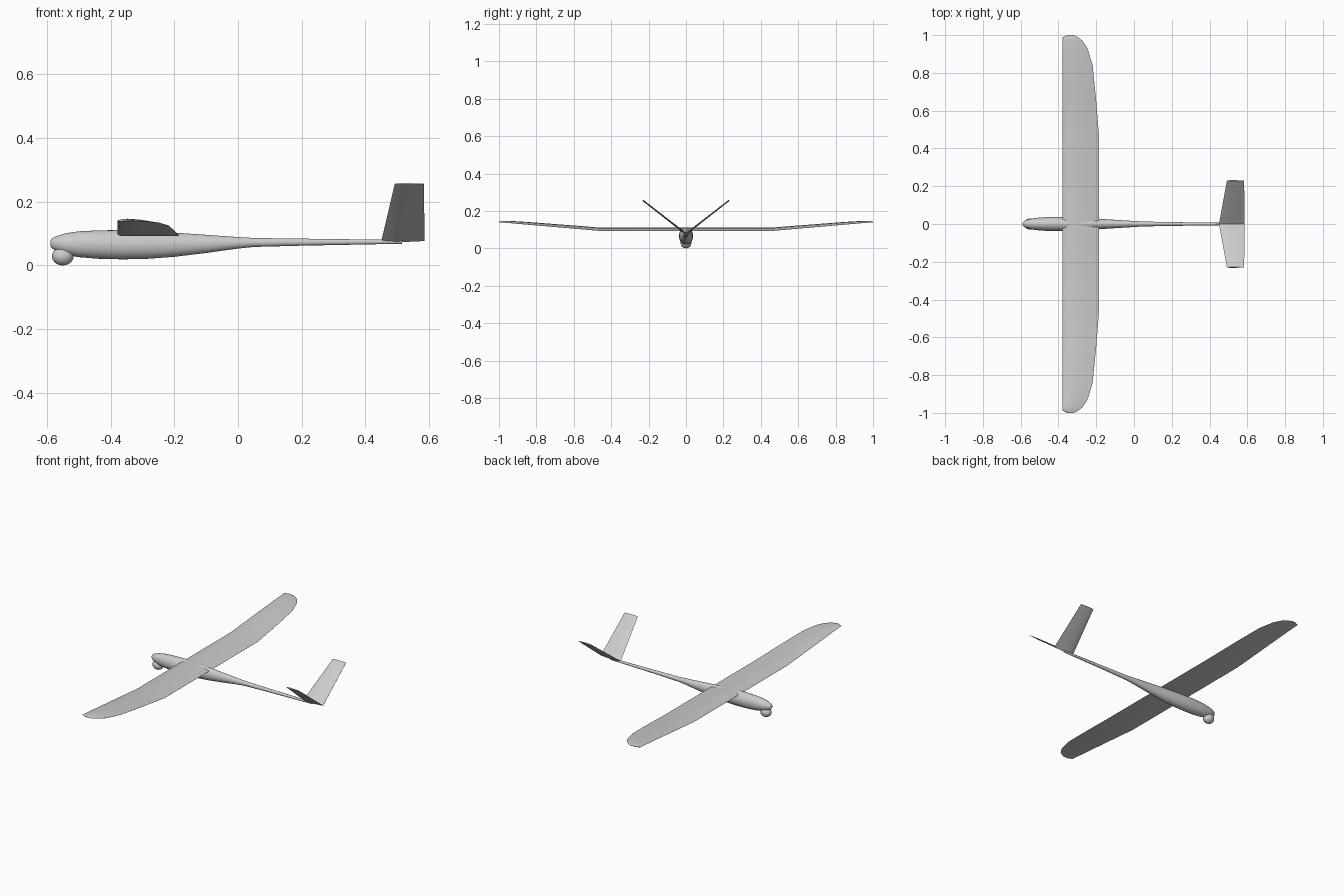
import bpy, bmesh, math
from mathutils import Vector

cube = bpy.data.objects.get("Cube")
if cube:
    bpy.data.objects.remove(cube, do_unlink=True)

grey = bpy.data.materials.new("light grey")
grey.use_nodes = True
colour = (0.6, 0.6, 0.6, 1)
grey.diffuse_color = colour
grey.node_tree.nodes["Principled BSDF"].inputs["Base Color"].default_value = colour


def finish(obj, angle):
    obj.data.materials.append(grey)
    bpy.ops.object.select_all(action="DESELECT")
    obj.select_set(True)
    bpy.context.view_layer.objects.active = obj
    bpy.ops.object.shade_smooth_by_angle(angle=math.radians(angle))


def loft(name, rings, angle=35):
    """Skin a list of equal-length closed rings and cap both ends."""
    bm = bmesh.new()
    loops = [[bm.verts.new(p) for p in ring] for ring in rings]
    n = len(loops[0])
    for a, b in zip(loops, loops[1:]):
        for i in range(n):
            j = (i + 1) % n
            bm.faces.new((a[i], a[j], b[j], b[i]))
    bm.faces.new(loops[0])
    bm.faces.new(loops[-1])
    bmesh.ops.recalc_face_normals(bm, faces=bm.faces)
    mesh = bpy.data.meshes.new(name)
    bm.to_mesh(mesh)
    bm.free()
    obj = bpy.data.objects.new(name, mesh)
    bpy.context.collection.objects.link(obj)
    finish(obj, angle)
    return obj


# Fuselage: x, top z, bottom z, half width
stations = [
    (-.589, .079, .062, .008), (-.583, .086, .053, .015), (-.565, .094, .043, .023),
    (-.54, .101, .034, .029), (-.5, .107, .026, .034), (-.44, .11, .021, .038),
    (-.36, .111, .019, .038), (-.28, .109, .021, .035), (-.2, .103, .027, .029),
    (-.1, .096, .039, .022), (0, .089, .053, .016), (.05, .086, .058, .013),
    (.2, .084, .062, .01), (.515, .08, .068, .006),
]


def oval(x, top, bottom, half, sides=28):
    mid, rise = (top + bottom) / 2, (top - bottom) / 2
    turns = [math.tau * i / sides for i in range(sides)]
    return [Vector((x, half * math.cos(t), mid + rise * math.sin(t))) for t in turns]


loft("fuselage", [oval(*s) for s in stations], 50)

# Nose camera ball
bpy.ops.mesh.primitive_uv_sphere_add(segments=24, ring_count=14, location=(-.55, 0, .029))
ball = bpy.context.object
ball.name = "nose_ball"
ball.scale = (.034, .029, .029)
finish(ball, 60)

# Wing: flat-bottomed section, outer panels raised, rounded tips
airfoil = [(0, .2), (.03, .5), (.12, .82), (.3, 1), (.55, .8), (.8, .38),
           (1, .03), (1, 0), (.5, 0), (.04, 0)]
BREAK, LEAD = .46, -.378
# span, leading x, trailing x
half_wing = [(BREAK, LEAD, -.185), (.65, LEAD, -.2), (.84, LEAD, -.219),
             (.93, LEAD, -.246), (.97, LEAD, -.273), (.988, LEAD, -.295),
             (1, -.352, -.318)]


def wing_ring(y, lead, trail):
    chord = trail - lead
    base = .093 + max(0, abs(y) - BREAK) * .086
    return [Vector((lead + u * chord, y, base + h * chord * .093)) for u, h in airfoil]


left = [wing_ring(*s) for s in half_wing]
right = [wing_ring(-y, a, b) for y, a, b in reversed(half_wing)]
loft("wing", right + left)

# V-tail: two thin tapered fins
fin_section = [(0, 0), (.08, .6), (.3, 1), (.65, .7), (1, .1),
               (1, -.1), (.65, -.7), (.3, -1), (.08, -.6)]


def fin_ring(side, y, z, lead, trail, thick):
    normal = Vector((0, -side * .62, .78))
    return [Vector((lead + u * (trail - lead), side * y, z)) + normal * h * thick
            for u, h in fin_section]


for name, side in (("left_tail_fin", 1), ("right_tail_fin", -1)):
    loft(name, [fin_ring(side, 0, .077, .45, .586, .005),
                fin_ring(side, .23, .256, .492, .583, .0035)])
